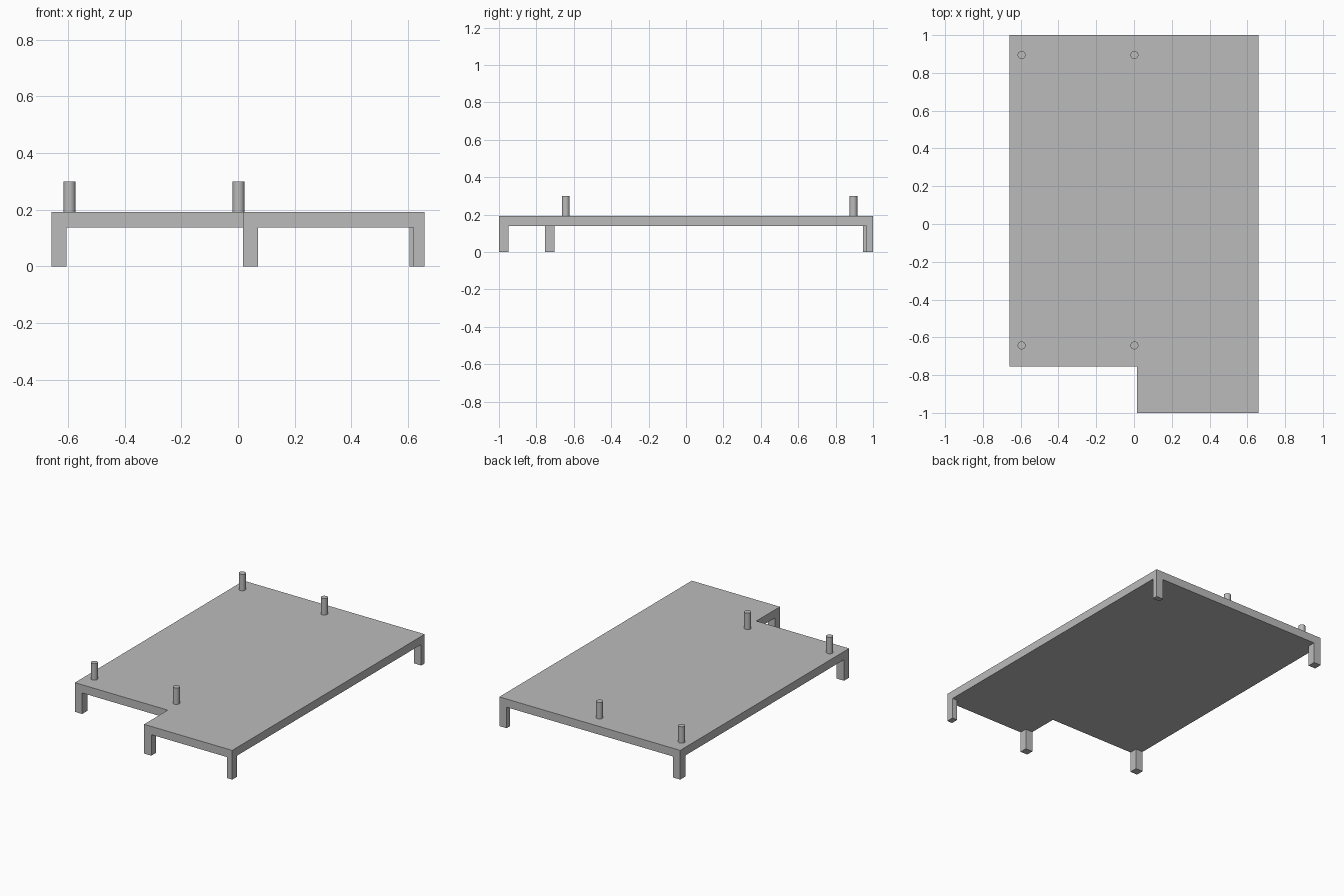
import bpy
import bmesh
from math import radians

cube = bpy.data.objects.get("Cube")
if cube:
    bpy.data.objects.remove(cube, do_unlink=True)

# Single plain grey
grey = bpy.data.materials.new("plain_grey")
grey.use_nodes = True
GREY = (0.5, 0.5, 0.5, 1)
grey.diffuse_color = GREY
grey.node_tree.nodes["Principled BSDF"].inputs["Base Color"].default_value = GREY

# Main dimensions
HALF_X = 0.658
NOTCH_X, NOTCH_Y = 0.017, -0.755
PLATE_BOTTOM, PLATE_TOP, PEG_TOP = 0.138, 0.192, 0.30
LEG = 0.053


def prism(name, outline, z0, z1):
    """Extrude a counter-clockwise outline from z0 to z1."""
    bm = bmesh.new()
    base = bm.faces.new([bm.verts.new((x, y, z0)) for x, y in outline])
    top = bmesh.ops.extrude_face_region(bm, geom=[base], use_keep_orig=True)["geom"]
    bmesh.ops.translate(bm, vec=(0, 0, z1 - z0),
                        verts=[v for v in top if isinstance(v, bmesh.types.BMVert)])
    bmesh.ops.recalc_face_normals(bm, faces=bm.faces)
    mesh = bpy.data.meshes.new(name)
    bm.to_mesh(mesh)
    bm.free()
    mesh.materials.append(grey)
    obj = bpy.data.objects.new(name, mesh)
    bpy.context.collection.objects.link(obj)


def leg(name, x, y, width, depth):
    """Square leg growing from its outer corner; signs give the direction."""
    xa, xb = sorted((x, x + width))
    ya, yb = sorted((y, y + depth))
    prism(name, [(xa, ya), (xb, ya), (xb, yb), (xa, yb)], 0, PLATE_BOTTOM)


def peg(name, x, y):
    bpy.ops.mesh.primitive_cylinder_add(
        vertices=32, radius=0.021, depth=PEG_TOP - PLATE_TOP,
        location=(x, y, (PEG_TOP + PLATE_TOP) / 2))
    obj = bpy.context.object
    obj.name = name
    obj.data.materials.append(grey)
    bpy.ops.object.shade_smooth_by_angle(angle=radians(30))


# Notched plate
prism("base_plate", [(-HALF_X, NOTCH_Y), (NOTCH_X, NOTCH_Y), (NOTCH_X, -1),
                     (HALF_X, -1), (HALF_X, 1), (-HALF_X, 1)],
      PLATE_BOTTOM, PLATE_TOP)

# Corner legs
leg("front_right_leg", -HALF_X, NOTCH_Y, LEG, LEG)
leg("notch_leg", NOTCH_X, -1, LEG, 0.05)
leg("front_left_leg", HALF_X, -1, -0.038, 0.05)
leg("back_left_leg", HALF_X, 1, -LEG, -0.036)
leg("back_right_leg", -HALF_X, 1, LEG, -LEG)

# Locating pegs
for side, x in (("right", -0.595), ("middle", 0.002)):
    for end, y in (("front", -0.643), ("back", 0.895)):
        peg(f"{end}_{side}_peg", x, y)
